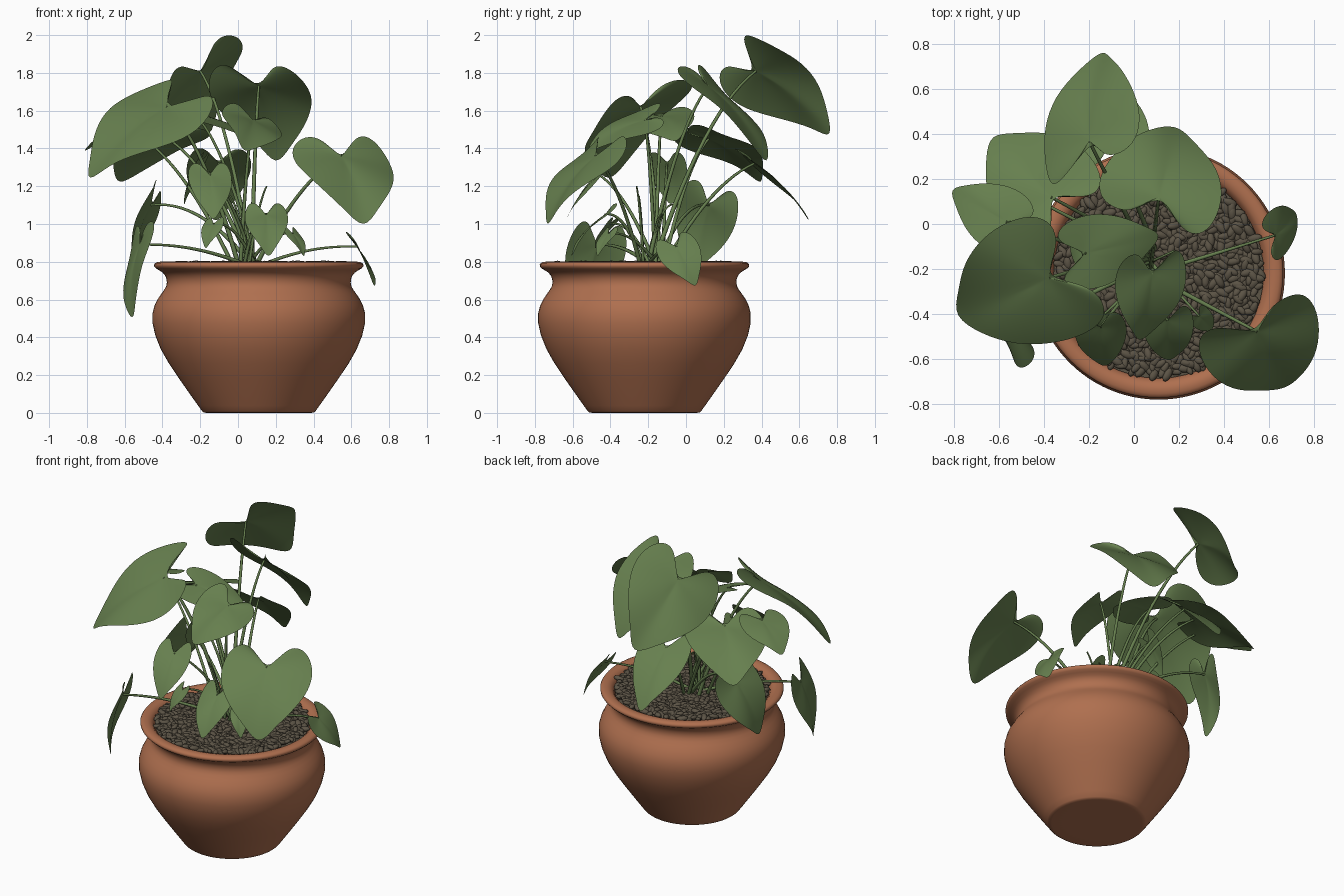
import bpy, bmesh, math, random
from mathutils import Vector, Matrix, Euler

if "Cube" in bpy.data.objects:
    bpy.data.objects.remove(bpy.data.objects["Cube"])

random.seed(4)
POT = Vector((0.11, -0.22, 0))
CROWN = Vector((0.06, -0.17, 0.77))


def material(name, rgb):
    m = bpy.data.materials.new(name)
    m.diffuse_color = (*rgb, 1)
    m.use_nodes = True
    m.node_tree.nodes["Principled BSDF"].inputs["Base Color"].default_value = m.diffuse_color
    return m


TERRACOTTA = material("terracotta", (0.43, 0.16, 0.078))
GREEN = material("leaf green", (0.135, 0.215, 0.078))
STONE = material("dark pebble", (0.105, 0.087, 0.06))


def add_mesh(name, verts, faces, mat, subsurf=0):
    me = bpy.data.meshes.new(name)
    me.from_pydata([tuple(v) for v in verts], [], faces)
    me.materials.append(mat)
    for p in me.polygons:
        p.use_smooth = True
    ob = bpy.data.objects.new(name, me)
    bpy.context.collection.objects.link(ob)
    if subsurf:
        mod = ob.modifiers.new("smooth", 'SUBSURF')
        mod.levels = mod.render_levels = subsurf
    return ob


# pot: turned profile (radius, height) from the base up over the lip and inside
PROFILE = [(0.27, 0), (0.295, 0), (0.302, 0.01), (0.43, 0.19), (0.528, 0.335),
           (0.575, 0.485), (0.557, 0.575), (0.515, 0.635), (0.487, 0.67), (0.487, 0.71),
           (0.505, 0.745), (0.553, 0.765), (0.56, 0.785), (0.543, 0.802), (0.49, 0.802),
           (0.465, 0.76), (0.46, 0.70)]
SEG = 48


def ring(r, z):
    return [POT + Vector((r * math.cos(math.tau * k / SEG), r * math.sin(math.tau * k / SEG), z))
            for k in range(SEG)]


verts, faces = [], [tuple(reversed(range(SEG)))]
for i, (r, z) in enumerate(PROFILE):
    verts += ring(r, z)
    for k in range(SEG):
        if i:
            n, a, b = (k + 1) % SEG, (i - 1) * SEG, i * SEG
            faces.append((a + k, a + n, b + n, b + k))
add_mesh("pot", verts, faces, TERRACOTTA, 1)

# soil bed under the pebbles
add_mesh("soil_bed", ring(0.468, 0.768), [tuple(range(SEG))], STONE)

# pebbles: one small stone repeated over the bed
bm = bmesh.new()
bmesh.ops.create_icosphere(bm, subdivisions=2, radius=1)
s_verts = [v.co.copy() for v in bm.verts]
s_faces = [[v.index for v in f.verts] for f in bm.faces]
bm.free()
verts, faces = [], []
for i in range(1000):
    r, a = 0.455 * math.sqrt((i + 0.5) / 1000), i * 2.39996
    size = random.uniform(0.9, 1.25)
    rot = Euler((random.uniform(-.3, .3), random.uniform(-.35, .35), random.uniform(0, 6.28)))
    loc = POT + Vector((r * math.cos(a), r * math.sin(a), random.uniform(0.772, 0.79)))
    m = Matrix.LocRotScale(loc, rot, Vector((0.03, 0.016, 0.013)) * size)
    off = len(verts)
    verts += [m @ v for v in s_verts]
    faces += [[off + j for j in f] for f in s_faces]
add_mesh("pebbles", verts, faces, STONE)

# half outline of the heart leaf: (along, across), from notch round to tip
HALF = [(-0.13, 0.11), (-0.28, 0.22), (-0.31, 0.36), (-0.18, 0.49), (0.08, 0.54),
        (0.34, 0.49), (0.6, 0.36), (0.83, 0.17)]
OUTLINE = [(0.0, 0)] + [(u, -v) for u, v in HALF] + [(1.06, 0)] + [(u, v) for u, v in reversed(HALF)]
RINGS = (0.3, 0.6, 0.85, 1.0)


def leaf(name, base, tip, roll=0, spread=1):
    # heart blade from stalk joint to tip, level across unless rolled about its length
    axis = tip - base
    length = axis.length
    width = spread * (1.15 * length - 0.07)
    axis.normalize()
    side = Vector((-axis.y, axis.x, 0)).normalized()
    side.rotate(Matrix.Rotation(math.radians(roll), 3, axis))
    normal = axis.cross(side)
    phase = random.uniform(0, 6.28)
    n = len(OUTLINE)

    def place(u, v, s, k):
        bulge = 0.3 * u * (1 - u) if u > 0 else 0.12 * u
        h = length * bulge - 0.25 * width * v * v + 0.05 * width * abs(v) ** 0.5 * s
        h += 0.035 * width * s ** 2 * math.sin(phase + 4 * math.tau * k / n)
        return base + axis * (u * length) + side * (v * width) + normal * h

    verts, faces = [base], []
    for s in RINGS:
        verts += [place(u * s, v * s, s, k) for k, (u, v) in enumerate(OUTLINE)]
    for k in range(n):
        m = (k + 1) % n
        faces.append((0, 1 + k, 1 + m))
        for i in range(len(RINGS) - 1):
            a, b = 1 + i * n, 1 + (i + 1) * n
            faces.append((a + k, b + k, b + m, a + m))
    add_mesh(name, verts, faces, GREEN, 2)


def stem(name, end, thick):
    # stalk rising from the crown and bending over to the leaf
    a = random.uniform(0, 6.28)
    start = CROWN + Vector((0.05 * math.cos(a), 0.05 * math.sin(a), 0)) + (end - CROWN) * 0.06
    start.z = 0.77
    rise = end.z - start.z
    mid = start.lerp(end, 0.5)
    mid.z = start.z + rise * (0.8 if rise > 0.35 else 1.1)
    cu = bpy.data.curves.new(name, 'CURVE')
    cu.dimensions = '3D'
    cu.bevel_depth = thick
    cu.bevel_resolution = 1
    cu.use_fill_caps = True
    cu.materials.append(GREEN)
    sp = cu.splines.new('POLY')
    sp.points.add(14)
    for i, p in enumerate(sp.points):
        t = i / 14
        p.co = (*(start * (1 - t) ** 2 + mid * (2 * t * (1 - t)) + end * t * t), 1)
        p.radius = 1.2 - 0.55 * t
    bpy.context.collection.objects.link(bpy.data.objects.new(name, cu))


# leaves: part name, stalk joint, tip, then roll in degrees and width factor where needed
LEAVES = [
    ("top_back", (-.2, .37, 1.81), (-.16, .77, 1.48), -44),
    ("back_right", (.11, .12, 1.73), (.2, .43, 1.33)),
    ("back_left", (-.37, .12, 1.45), (-.63, .39, 1.22), 0, 1.1),
    ("back_low", (-.1, .36, 1.32), (-.12, .65, 1.01), 0, .78),
    ("big_left", (-.38, -.24, 1.62), (-.79, -.41, 1.24), -20),
    ("far_left", (-.57, .01, 1.5), (-.81, .15, 1.38)),
    ("centre", (-.22, -.13, 1.57), (.11, -.05, 1.43), 12, .9),
    ("centre_front", (.08, -.22, 1.55), (.03, -.52, 1.39), -27),
    ("front_middle", (.15, -.43, 1.05), (.16, -.61, .83), 0, .85),
    ("front_left", (-.15, -.46, 1.26), (-.13, -.63, 1.02), 0, .82),
    ("big_right", (.55, -.48, 1.36), (.67, -.74, 1.0), 0, 1.15),
    ("right_low", (.63, -.05, .88), (.72, .05, .67), 37),
    ("left_low", (-.52, -.47, .89), (-.56, -.54, .5), 41, .8),
    ("left_back_low", (-.46, .12, 1.1), (-.56, .02, .74), 56, .85),
    ("small_right", (.29, -.41, .95), (.35, -.47, .83)),
    ("small_left", (-.13, -.4, 1.0), (-.17, -.48, .87)),
    ("inner_left", (-.2, -.1, 1.32), (-.28, -.08, 1.1)),
]
for name, base, tip, *extra in LEAVES:
    base, tip = Vector(base), Vector(tip)
    leaf(name + "_leaf", base, tip, *extra)
    stem(name + "_stem", base, 0.007 + 0.007 * (tip - base).length)

# bare young shoots near the crown
for i in range(4):
    a = i * 1.7 + 0.4
    stem("shoot_%d" % (i + 1), CROWN + Vector((0.13 * math.cos(a), 0.13 * math.sin(a), 0.28 + 0.05 * i)), 0.007)
